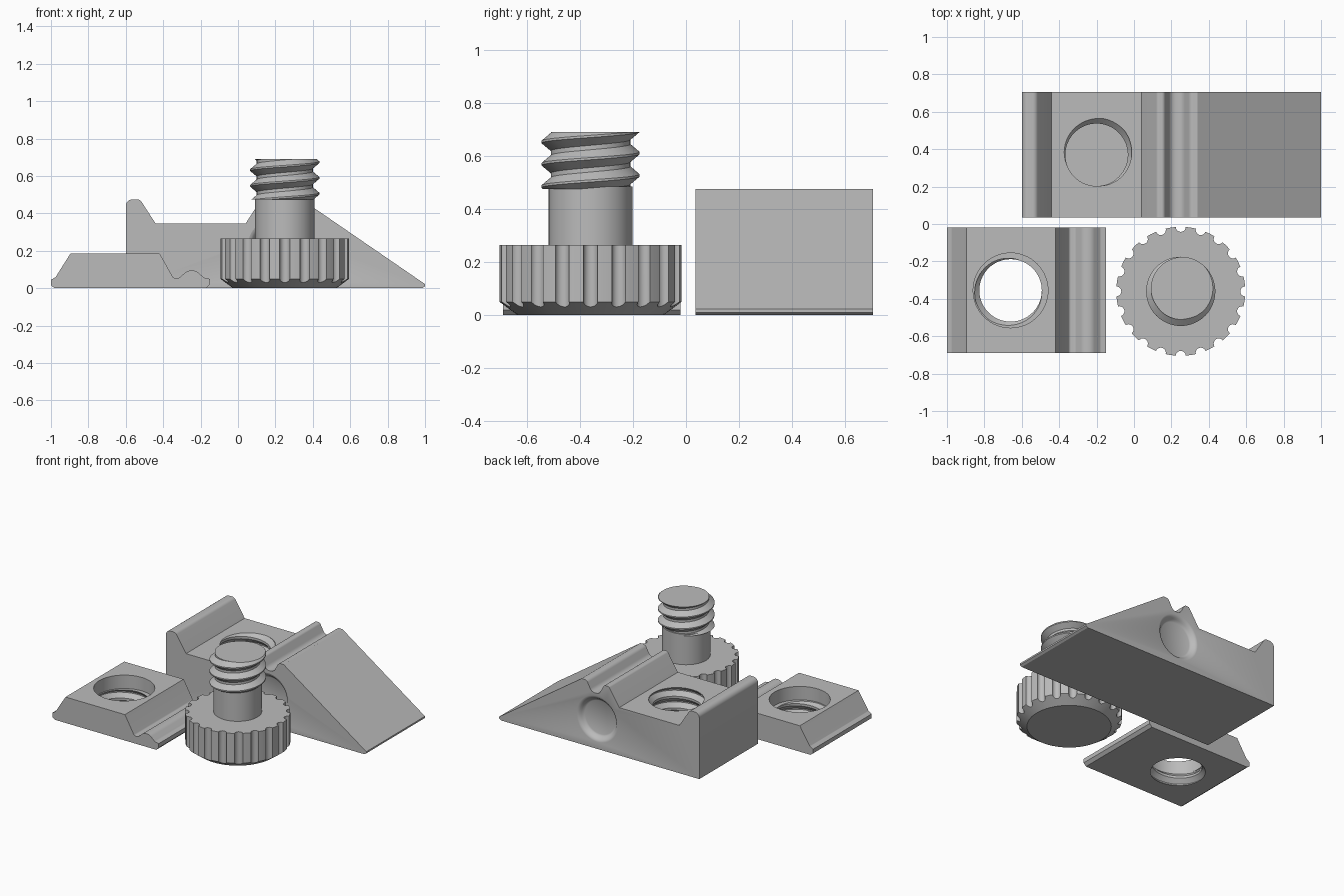
import bpy, bmesh, math
from mathutils import Matrix, Vector

if "Cube" in bpy.data.objects:
    bpy.data.objects.remove(bpy.data.objects["Cube"])

grey = bpy.data.materials.new("plain grey")
grey.use_nodes = True
GREY = (0.5, 0.5, 0.5, 1)
grey.diffuse_color = GREY
grey.node_tree.nodes["Principled BSDF"].inputs["Base Color"].default_value = GREY

PITCH = 0.084
TAU = 2 * math.pi


def make_object(name, bm):
    bmesh.ops.recalc_face_normals(bm, faces=bm.faces)
    mesh = bpy.data.meshes.new(name)
    bm.to_mesh(mesh)
    bm.free()
    obj = bpy.data.objects.new(name, mesh)
    mesh.materials.append(grey)
    bpy.context.collection.objects.link(obj)
    return obj


def fillet(corners, steps=6):
    """Round each (x, z, radius) corner of a closed outline."""
    out = []
    for i, (x, z, r) in enumerate(corners):
        p = Vector((x, z))
        if r == 0:
            out.append(p)
            continue
        a = (Vector(corners[i - 1][:2]) - p).normalized()
        b = (Vector(corners[(i + 1) % len(corners)][:2]) - p).normalized()
        half = a.angle(b) / 2
        centre = p + (a + b).normalized() * r / math.sin(half)
        start = p + a * r / math.tan(half) - centre
        end = p + b * r / math.tan(half) - centre
        for s in range(steps + 1):
            d = start.lerp(end, s / steps).normalized()
            out.append(centre + d * r)
    return out


def extrude_profile(name, corners, y0, y1):
    bm = bmesh.new()
    pts = fillet(corners)
    ends = [[bm.verts.new((p.x, y, p.y)) for p in pts] for y in (y0, y1)]
    bm.faces.new(ends[0])
    bm.faces.new(ends[1])
    for i in range(len(pts)):
        bm.faces.new((ends[0][i - 1], ends[0][i], ends[1][i], ends[1][i - 1]))
    return make_object(name, bm)


def lathe(bm, profile, matrix, sides=64):
    """Add a capped solid of revolution from (radius, height) points."""
    rings = [[bm.verts.new(matrix @ Vector((r * math.cos(TAU * i / sides),
                                            r * math.sin(TAU * i / sides), z)))
              for i in range(sides)] for r, z in profile]
    for low, high in zip(rings, rings[1:]):
        for i in range(sides):
            bm.faces.new((low[i - 1], low[i], high[i], high[i - 1]))
    bm.faces.new(rings[0])
    bm.faces.new(rings[-1])


def turned(name, profile, matrix):
    bm = bmesh.new()
    lathe(bm, profile, matrix)
    return make_object(name, bm)


def threaded_rod(name, x, y, z0, z1, minor, major, phase, sides=64):
    """Right-handed thread whose crest passes height `phase` at angle zero."""
    bm = bmesh.new()
    first = math.floor((z0 - phase) / PITCH) - 2
    last = math.ceil((z1 - phase) / PITCH) + 1
    levels = [k + t for k in range(first, last + 1) for t in (0.05, 0.4, 0.6, 0.95)]
    columns = []
    for i in range(sides + 1):
        turn = i / sides
        column = []
        for level in levels:
            z = min(max(phase + PITCH * (level + turn), z0), z1)
            t = ((z - phase) / PITCH - turn) % 1
            crest = min(max((abs(t - 0.5) - 0.1) / 0.35, 0), 1)
            r = minor + (major - minor) * crest
            column.append(bm.verts.new((x + r * math.cos(TAU * turn),
                                        y + r * math.sin(TAU * turn), z)))
        columns.append(column)
    for a, b in zip(columns, columns[1:]):
        for j in range(len(levels) - 1):
            bm.faces.new((a[j], b[j], b[j + 1], a[j + 1]))
    bmesh.ops.remove_doubles(bm, verts=bm.verts, dist=0.00005)
    bmesh.ops.holes_fill(bm, edges=[e for e in bm.edges if e.is_boundary], sides=0)
    return make_object(name, bm)


def cut(obj, cutter):
    mod = obj.modifiers.new("cut", "BOOLEAN")
    mod.operation = "DIFFERENCE"
    mod.solver = "EXACT"
    mod.object = cutter
    cutter.hide_render = True
    bpy.context.view_layer.objects.active = obj
    bpy.ops.object.modifier_apply(modifier=mod.name)
    bpy.data.objects.remove(cutter)


# Wedge base: ridge, flat seat, grooved crest and long ramp
wedge = extrude_profile("wedge_base", [
    (-0.6, 0, 0), (0.985, 0, 0), (1, 0.01, 0), (1, 0.022, 0), (0.34, 0.475, 0),
    (0.3, 0.475, 0.03), (0.26, 0.4, 0.04), (0.2, 0.4, 0.04), (0.16, 0.475, 0.02),
    (0.124, 0.475, 0.02), (0.04, 0.345, 0), (-0.44, 0.345, 0),
    (-0.524, 0.475, 0.03), (-0.6, 0.475, 0.035)], 0.035, 0.705)

# Blind threaded hole in the seat
cut(wedge, threaded_rod("hole_cutter", -0.2, 0.37, 0.1, 0.4, 0.167, 0.197, 0.331))

# Soft round dish in each end face
dish = [(0.12, -0.035), (0.13, -0.03), (0.138, -0.02), (0.146, -0.01),
        (0.155, -0.003), (0.165, 0), (0.165, 0.05)]
for y, side in ((0.035, 1), (0.705, -1)):
    place = Matrix.Translation((0.215, y, 0.215)) @ Matrix.Rotation(side * math.pi / 2, 4, "X")
    cut(wedge, turned("dish_cutter", dish, place))

# Clamp plate: bevelled block with a beaded lip
plate = extrude_profile("clamp_plate", [
    (-0.98, 0, 0), (-0.17, 0, 0), (-0.15, 0.02, 0), (-0.15, 0.05, 0),
    (-0.18, 0.055, 0.02), (-0.225, 0.095, 0.05), (-0.27, 0.095, 0.05),
    (-0.315, 0.055, 0.02), (-0.345, 0.055, 0.015), (-0.42, 0.187, 0),
    (-0.895, 0.187, 0), (-0.975, 0.06, 0.01), (-1, 0.045, 0), (-1, 0.015, 0)],
    -0.69, -0.02)

# Threaded through hole with a wider counterbore
cut(plate, threaded_rod("hole_cutter", -0.66, -0.355, -0.05, 0.15, 0.167, 0.195, 0.04))
cut(plate, turned("counterbore_cutter", [(0.2, 0.09), (0.2, 0.3)],
                  Matrix.Translation((-0.66, -0.355, 0))))

# Thumb screw: fluted knob, plain shaft and threaded tip
axis = Matrix.Translation((0.25, -0.36, 0))
knob = turned("screw_knob", [(0.275, 0), (0.345, 0.05), (0.345, 0.265)], axis)
flutes = bmesh.new()
for i in range(20):
    lathe(flutes, [(0.027, -0.02), (0.027, 0.3)],
          axis @ Matrix.Rotation(TAU * i / 20, 4, "Z") @ Matrix.Translation((0.345, 0, 0)), 20)
cut(knob, make_object("flute_cutter", flutes))
shaft = turned("screw_shaft", [(0.158, 0.25), (0.158, 0.485)], axis)
tip = threaded_rod("screw_thread", 0.25, -0.36, 0.475, 0.69, 0.15, 0.185, 0.59)

# Smooth curved areas, keep corners crisp
bpy.ops.object.select_all(action="DESELECT")
for obj in (wedge, plate, knob, shaft, tip):
    obj.select_set(True)
bpy.context.view_layer.objects.active = wedge
bpy.ops.object.shade_smooth_by_angle(angle=math.radians(30))
